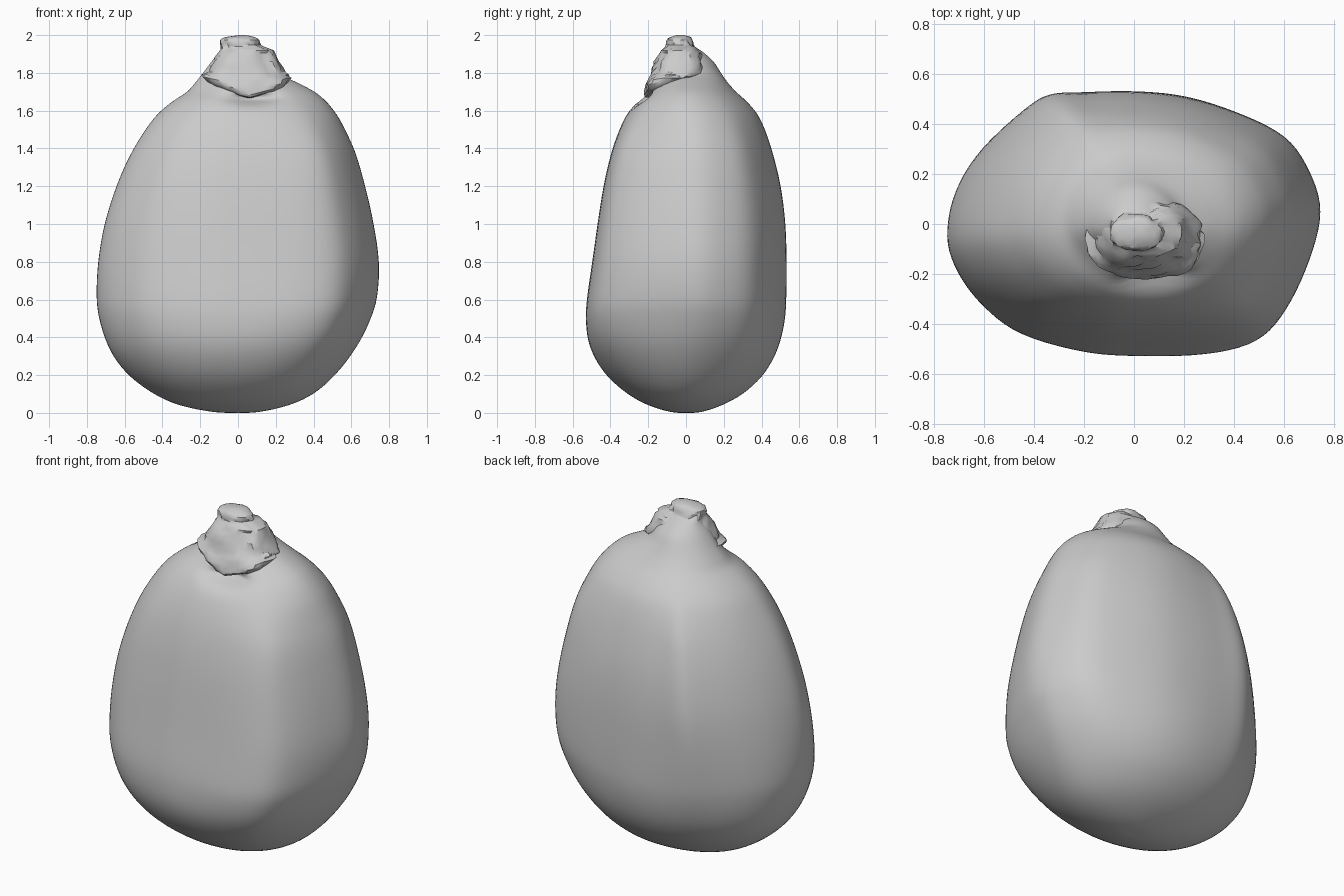
import bpy, bmesh, math
from mathutils import Vector, noise

if "Cube" in bpy.data.objects:
    bpy.data.objects.remove(bpy.data.objects["Cube"])


def catmull(a, b, c, d, t):
    return tuple(0.5 * (2 * q + (r - p) * t + (2 * p - 5 * q + 4 * r - s) * t * t
                        + (3 * q - p - 3 * r + s) * t ** 3)
                 for p, q, r, s in zip(a, b, c, d))


def smooth_rows(rows, steps, closed=False):
    n = len(rows)
    get = (lambda i: rows[i % n]) if closed else (lambda i: rows[max(0, min(n - 1, i))])
    out = [catmull(get(i - 1), get(i), get(i + 1), get(i + 2), k / steps)
           for i in range(n if closed else n - 1) for k in range(steps)]
    return out if closed else out + [rows[-1]]


def step(lo, hi, v):
    t = max(0.0, min(1.0, (v - lo) / (hi - lo)))
    return t * t * (3 - 2 * t)


def loft(name, rings, angle, relax=0):
    bm = bmesh.new()
    loops = [[bm.verts.new(p) for p in ring] for ring in rings]
    n = len(loops[0])
    for lo, hi in zip(loops, loops[1:]):
        for i in range(n):
            j = (i + 1) % n
            bm.faces.new((lo[i], lo[j], hi[j], hi[i]))
    bm.faces.new(loops[0][::-1])
    bm.faces.new(loops[-1])
    # Relax the main skin so the profile rows leave no creases
    skin = [v for v in bm.verts if 0.02 < v.co.z < 1.62]
    for _ in range(relax):
        bmesh.ops.smooth_vert(bm, verts=skin, factor=0.5, use_axis_x=True,
                              use_axis_y=True, use_axis_z=True)
    bmesh.ops.recalc_face_normals(bm, faces=bm.faces)
    mesh = bpy.data.meshes.new(name)
    bm.to_mesh(mesh)
    bm.free()
    ob = bpy.data.objects.new(name, mesh)
    bpy.context.collection.objects.link(ob)
    bpy.ops.object.select_all(action='DESELECT')
    bpy.context.view_layer.objects.active = ob
    ob.select_set(True)
    bpy.ops.object.shade_smooth_by_angle(angle=math.radians(angle))
    return ob


# Widest cross-section, counter-clockwise, with a ridge at the back left
section = [(0.745, 0.05), (0.70, 0.21), (0.60, 0.35), (0.40, 0.45), (0.20, 0.51),
           (0, 0.53), (-0.20, 0.53), (-0.35, 0.525), (-0.45, 0.46), (-0.60, 0.30),
           (-0.70, 0.13), (-0.745, -0.05), (-0.70, -0.20), (-0.60, -0.33),
           (-0.45, -0.44), (-0.20, -0.51), (0, -0.525), (0.30, -0.52),
           (0.50, -0.47), (0.61, -0.35), (0.70, -0.15)]
section = [Vector((x / 0.745, y / 0.53)) for x, y in smooth_rows(section, 5, True)]

# Body profile: height, left, right, front, back
profile = [(0, .01, .01, .01, .01), (.005, .13, .11, .08, .08), (.04, .31, .27, .20, .19),
           (.10, .445, .40, .31, .30), (.19, .57, .505, .415, .40), (.29, .655, .59, .485, .465),
           (.39, .705, .655, .523, .503), (.50, .737, .705, .534, .525), (.61, .75, .738, .527, .532),
           (.80, .743, .75, .50, .532), (1.0, .708, .72, .472, .525), (1.2, .645, .675, .44, .50),
           (1.36, .575, .63, .403, .463), (1.48, .505, .578, .363, .425), (1.58, .43, .525, .315, .38),
           (1.65, .345, .465, .265, .32), (1.70, .27, .405, .21, .265), (1.75, .225, .31, .16, .22),
           (1.80, .185, .21, .12, .185),
           (1.86, .14, .16, .11, .145), (1.91, .10, .11, .09, .09), (1.95, .08, .08, .08, .03),
           (1.98, .04, .05, .06, .005)]

rings = []
for z, left, right, front, back in smooth_rows(profile, 4):
    ring = []
    for p in section:
        ridge = p.x < 0 < p.y
        w = step(0.1, 1.1, z) if ridge else step(0.0, 0.6, z)
        w *= 1 - step(1.35, 1.78, z)
        q = p.normalized().lerp(p, w)
        x = q.x * (right if q.x > 0 else left)
        y = q.y * (back if q.y > 0 else front)
        # Hollow under the stem lip
        if y < 0:
            y += 0.09 * math.exp(-((x - .08) / .12) ** 2 - ((z - 1.665) / .03) ** 2)
        # Faint scuffs on the skin
        k = 1 + 0.003 * noise.noise(Vector((x * 4, y * 4, z * 4)))
        ring.append((x * k, y * k, max(0, z)))
    rings.append(ring)
loft("fruit_body", rings, 60, 4)

# Broken stem: height, min x, max x, min y, max y
stem = [(1.665, -.02, .15, -.17, .0), (1.67, -.09, .22, -.22, .04), (1.70, -.17, .275, -.228, .06),
        (1.75, -.20, .285, -.21, .09), (1.80, -.17, .26, -.19, .11), (1.86, -.14, .22, -.178, .11),
        (1.905, -.11, .20, -.15, .09), (1.93, -.10, .18, -.12, .07), (1.948, -.10, .125, -.11, .05),
        (1.975, -.095, .115, -.105, .035), (1.99, -.065, .09, -.085, .025), (2.0, .0, .05, -.05, -.01)]
rings = []
sides = 36
for z, x0, x1, y0, y1 in smooth_rows(stem, 2):
    ring = []
    for i in range(sides):
        a = math.tau * i / sides
        c, s = math.cos(a), math.sin(a)
        x = (x0 + x1) / 2 + (x1 - x0) / 2 * math.copysign(abs(c) ** .85, c)
        y = (y0 + y1) / 2 + (y1 - y0) / 2 * math.copysign(abs(s) ** .85, s)
        # Torn, faceted surface
        v = Vector((x * 11, y * 11, z * 11))
        k = 0.018 * noise.cell(v) * (1 - step(1.93, 1.98, z)) + 0.02 * noise.noise(v * 1.5)
        lift = 0.25 * abs(x - .06) * (1 - step(1.70, 1.82, z))
        ring.append((x - c * abs(k), y - s * abs(k), min(2.0, z + lift)))
    rings.append(ring)
loft("broken_stem", rings, 30)
